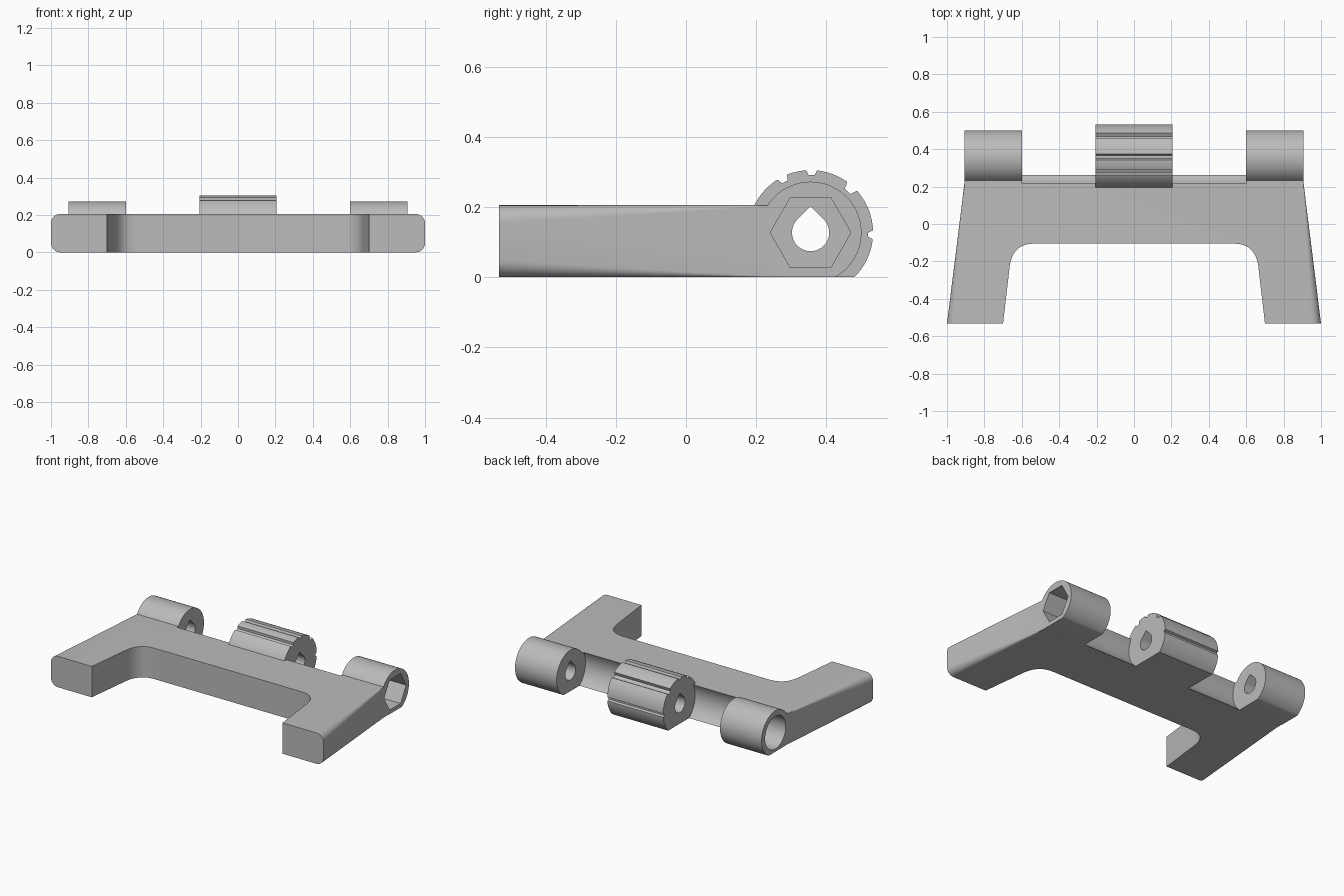
import bpy, bmesh, math
from mathutils import Vector

cube = bpy.data.objects.get("Cube")
if cube:
    bpy.data.objects.remove(cube, do_unlink=True)

grey = bpy.data.materials.new("plain grey")
grey.use_nodes = True
colour = (0.5, 0.5, 0.5, 1)
grey.diffuse_color = colour
grey.node_tree.nodes["Principled BSDF"].inputs["Base Color"].default_value = colour

PIVOT_Y, PIVOT_Z = 0.355, 0.127
THICK = 0.205


def loft(name, rings):
    """Closed solid through a series of matching point rings."""
    bm = bmesh.new()
    loops = [[bm.verts.new(p) for p in ring] for ring in rings]
    n = len(loops[0])
    for a, b in zip(loops, loops[1:]):
        for i in range(n):
            j = (i + 1) % n
            bm.faces.new((a[i], a[j], b[j], b[i]))
    bm.faces.new(loops[0])
    bm.faces.new(loops[-1])
    bmesh.ops.recalc_face_normals(bm, faces=bm.faces)
    mesh = bpy.data.meshes.new(name)
    bm.to_mesh(mesh)
    bm.free()
    mesh.materials.append(grey)
    obj = bpy.data.objects.new(name, mesh)
    bpy.context.collection.objects.link(obj)
    return obj


def bar(name, profile, x0, x1):
    """Prism along x from a (y, z) profile."""
    return loft(name, [[(x, y, z) for y, z in profile] for x in (x0, x1)])


def polar(radius, degrees):
    a = math.radians(degrees)
    return PIVOT_Y + radius * math.cos(a), PIVOT_Z + radius * math.sin(a)


def disc(radius, step=3, floor=None, notches=()):
    """Round profile about the pivot, with optional grooves and flat base."""
    points = []
    for d in range(-90, 270, step):
        r = radius
        for centre, half, depth in notches:
            if abs(d - centre) <= half:
                r -= depth
        y, z = polar(r, d)
        points.append((y, z if floor is None else max(z, floor)))
    # drop the clamped points between the two ends of the flat base
    return [p for i, p in enumerate(points)
            if floor is None or p[1] > floor
            or points[i - 1][1] > floor or points[(i + 1) % len(points)][1] > floor]


def combine(target, other, operation):
    mod = target.modifiers.new("join", 'BOOLEAN')
    mod.operation = operation
    mod.solver = 'EXACT'
    mod.object = other
    bpy.context.view_layer.objects.active = target
    bpy.ops.object.modifier_apply(modifier=mod.name)
    bpy.data.objects.remove(other, do_unlink=True)


def rounded_section(y, half_width, radius):
    points = []
    for k, (sx, sz) in enumerate(((1, 1), (-1, 1), (-1, -1), (1, -1))):
        cx = sx * (half_width - radius)
        cz = THICK / 2 + sz * (THICK / 2 - radius)
        for i in range(9):
            a = math.radians(90 * k + 90 * i / 8)
            points.append((cx + radius * math.cos(a), y, cz + radius * math.sin(a)))
    return points


# Tapered plate whose side rounding fades out towards the back
bracket = loft("hinge_bracket", [rounded_section(-0.533, 1.0, 0.05),
                                 rounded_section(0.235, 0.9045, 0.002),
                                 rounded_section(0.3, 0.9045, 0.002)])

# Opening between the two arms, with rounded inner corners
start, corner, end = Vector((0.665, -0.23)), Vector((0.65, -0.105)), Vector((0.535, -0.105))
half = [Vector((0.708, -0.6))]
for i in range(13):
    t = i / 12
    half.append(start * (1 - t) ** 2 + corner * 2 * t * (1 - t) + end * t * t)
outline = [(p.x, p.y) for p in half] + [(-p.x, p.y) for p in reversed(half)]
opening = loft("arm_opening", [[(x, y, z) for x, y in outline] for z in (-0.1, 0.4)])
combine(bracket, opening, 'DIFFERENCE')

# Concave clearance along the back edge
combine(bracket, bar("back_clearance", disc(0.158), -0.6, 0.6), 'DIFFERENCE')

# Outer knuckles and the grooved middle knuckle
for side in (-1, 1):
    knuckle = bar("outer_knuckle", disc(0.145, floor=0), *sorted((side * 0.6, side * 0.905)))
    combine(bracket, knuckle, 'UNION')
grooves = ((117, 4, 0.016), (89, 3, 0.014), (48, 5, 0.02), (-2, 3, 0.014))
middle = bar("grooved_knuckle", disc(0.178, 2, 0, grooves), -0.205, 0.205)
combine(bracket, middle, 'UNION')

# Teardrop pin bore, hexagonal nut pocket and round bolt-head pocket
bore = [polar(0.053, d) for d in range(135, 406, 6)] + [polar(0.075, 90)]
combine(bracket, bar("pin_bore", bore, -1.2, 1.2), 'DIFFERENCE')
nut = [polar(0.115, d) for d in range(0, 360, 60)]
combine(bracket, bar("nut_pocket", nut, 0.76, 1.2), 'DIFFERENCE')
combine(bracket, bar("bolt_pocket", disc(0.108), -1.2, -0.76), 'DIFFERENCE')

bpy.ops.object.select_all(action='DESELECT')
bracket.select_set(True)
bpy.context.view_layer.objects.active = bracket
bpy.ops.object.shade_smooth_by_angle(angle=math.radians(30))
